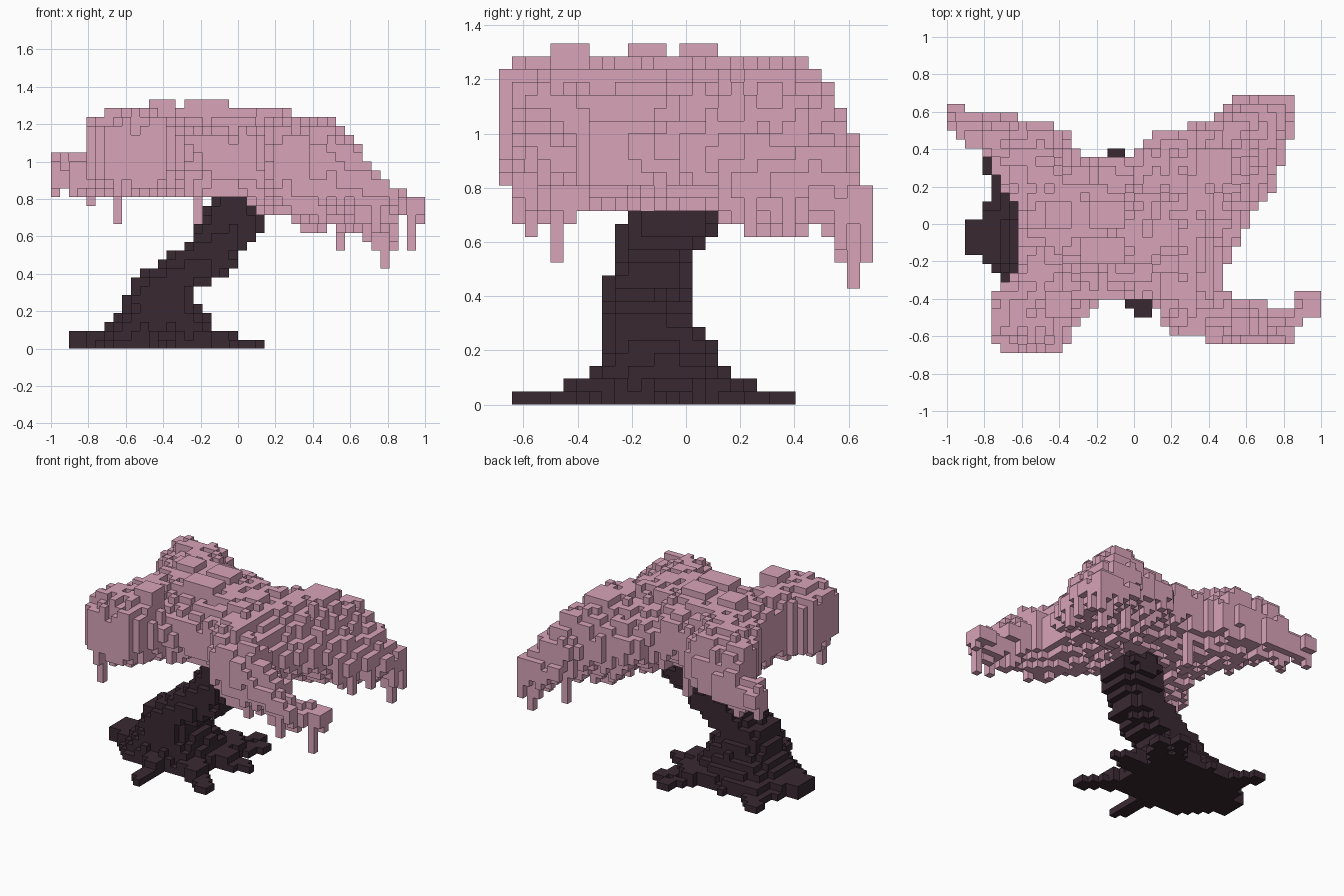
import bpy, bmesh, math, random
from mathutils import Vector

random.seed(4)
S = 2 / 42                      # edge of one block
NX, NY, NZ = 42, 29, 28

cube = bpy.data.objects.get("Cube")
if cube:
    bpy.data.objects.remove(cube, do_unlink=True)


def material(name, color):
    mat = bpy.data.materials.new(name)
    mat.use_nodes = True
    mat.diffuse_color = color
    mat.node_tree.nodes["Principled BSDF"].inputs["Base Color"].default_value = color
    return mat


def lerp(profile, t):
    """Read a value (or tuple of values) off a list of (position, value...) rows."""
    if t <= profile[0][0]:
        return profile[0][1:]
    for a, b in zip(profile, profile[1:]):
        if t <= b[0]:
            f = (t - a[0]) / (b[0] - a[0])
            return tuple(p + (q - p) * f for p, q in zip(a[1:], b[1:]))
    return profile[-1][1:]


def center(i, j):
    return (i + .5) * S - 1, (j + .5 - NY / 2) * S


def index(x, y):
    return int((x + 1) / S), int(y / S + NY / 2)


def segment_distance(p, a, b):
    d = b - a
    t = max(0, min(1, (p - a).dot(d) / d.length_squared))
    return (p - a - d * t).length, t


def inside(p, outline):
    hit = False
    for a, b in zip(outline, outline[1:] + outline[:1]):
        if (a.y > p.y) != (b.y > p.y):
            if p.x < a.x + (b.x - a.x) * (p.y - a.y) / (b.y - a.y):
                hit = not hit
    return hit


def bulge(edge, reach, least):
    """Elliptical rim: from the least share at the edge to full at the reach."""
    f = max(0, 1 - edge / reach)
    return least + (1 - least) * (1 - f * f) ** .5


def block_object(name, cells, mat):
    """Skin a set of grid cells with their exposed square faces."""
    bm = bmesh.new()
    corners = {}

    def vert(key):
        if key not in corners:
            i, j, k = key
            corners[key] = bm.verts.new((i * S - 1, (j - NY / 2) * S, k * S))
        return corners[key]

    for cell in sorted(cells):
        for axis in range(3):
            u, v = (axis + 1) % 3, (axis + 2) % 3
            for side in (0, 1):
                beside = list(cell)
                beside[axis] += 2 * side - 1
                if tuple(beside) in cells:
                    continue
                quad = []
                for du, dv in ((0, 0), (1, 0), (1, 1), (0, 1)):
                    c = list(cell)
                    c[axis] += side
                    c[u] += du
                    c[v] += dv
                    quad.append(vert(tuple(c)))
                bm.faces.new(quad if side else quad[::-1])
    mesh = bpy.data.meshes.new(name)
    bm.to_mesh(mesh)
    bm.free()
    mesh.materials.append(mat)
    obj = bpy.data.objects.new(name, mesh)
    bpy.context.collection.objects.link(obj)
    return obj


# Leaning trunk: height, left and right limits, front and back limits
TRUNK = [(0, -.84, -.1, -.38, .25), (.1, -.71, -.12, -.34, .17),
         (.2, -.64, -.19, -.31, .1), (.3, -.59, -.27, -.31, .04),
         (.37, -.56, -.12, -.31, .02), (.45, -.43, 0, -.29, .03),
         (.55, -.28, .03, -.26, .04), (.62, -.23, .13, -.25, .09),
         (.68, -.2, .15, -.22, .12), (.8, -.13, .07, -.2, .08)]
# Root tips with the root's half width
ROOTS = [(.12, -.04, .04), (.07, -.46, .04), (-.36, -.59, .04), (.02, .26, .05),
         (-.08, .38, .03), (-.76, .31, .05), (-.79, -.07, .12)]

trunk = set()
hub = Vector((-.42, -.1))
for i in range(NX):
    for j in range(NY):
        x, y = center(i, j)
        for k in range(17):
            x0, x1, y0, y1 = lerp(TRUNK, (k + .5) * S)
            ex = abs(x - (x0 + x1) / 2) / ((x1 - x0) / 2)
            ey = abs(y - (y0 + y1) / 2) / ((y1 - y0) / 2)
            if ex ** 2.6 + ey ** 2.6 < 1 + random.uniform(-.1, .15):
                trunk.add((i, j, k))
        for rx, ry, width in ROOTS:
            d, t = segment_distance(Vector((x, y)), hub, Vector((rx, ry)))
            if d < width + .08 * (1 - t):
                for k in range(1 + (t < .75) + (width > .1)):
                    trunk.add((i, j, k))

# Canopy outline seen from above: four drooping lobes
OUTLINE = [Vector(p) for p in (
    (-1, .5), (-1, .6), (-.95, .65), (-.86, .6), (-.72, .62), (-.6, .56), (-.48, .55),
    (-.35, .48), (-.28, .36), (0, .36), (.05, .47), (.28, .52), (.46, .58),
    (.57, .69), (.85, .69), (.85, .5), (.8, .36), (.75, .2), (.66, .1),
    (.58, -.06), (.5, -.2), (.47, -.3), (.55, -.4), (.7, -.43), (.85, -.47),
    (.87, -.37), (.95, -.35), (1, -.4), (1, -.5), (.9, -.53), (.85, -.63),
    (.43, -.63), (.2, -.58), (.08, -.41), (-.14, -.41), (-.28, -.5),
    (-.38, -.69), (-.7, -.69), (-.77, -.58), (-.77, -.37), (-.67, -.3),
    (-.62, -.2), (-.62, .1), (-.72, .2), (-.8, .38))]
# Upper and lower limits across the width and along the depth
TOP_X = [(-1, 1.05), (-.83, 1.05), (-.79, 1.24), (-.62, 1.29), (.2, 1.29), (.3, 1.25),
         (.5, 1.23), (.6, 1.13), (.7, 1.01), (.8, .91), (.9, .84), (1, .78)]
TOP_Y = [(-.69, 1.27), (-.5, 1.29), (.35, 1.29), (.5, 1.24), (.55, 1.14),
         (.63, 1.05), (.66, .9)]
LOW_X = [(-1, .9), (-.8, .82), (-.1, .81), (.2, .72), (.35, .66), (.6, .62),
         (.75, .55), (.85, .6), (.9, .67)]
LOW_Y = [(-.69, .84), (-.64, .74), (-.55, .66), (-.3, .68), (-.15, .75), (.1, .73),
         (.17, .66), (.5, .63), (.6, .54)]
# How far in the rim is rounded and how blunt it is, from left to right
RIM = [(-.45, .2, .45), (-.2, .3, .1)]
# Hollows in the crown between the lobes: centre and depth
DIPS = [(-.25, -.34, .1), (.15, .3, .1), (.5, -.15, .08)]

canopy = set()


def fill(i, j, low, high):
    for k in range(round(low / S), round(high / S)):
        canopy.add((i, j, k))


for i in range(NX):
    for j in range(NY):
        x, y = center(i, j)
        p = Vector((x, y))
        if not inside(p, OUTLINE):
            continue
        edge = min(segment_distance(p, a, b)[0]
                   for a, b in zip(OUTLINE, OUTLINE[1:] + OUTLINE[:1]))
        high = min(lerp(TOP_X, x)[0], lerp(TOP_Y, y)[0])
        low = max(lerp(LOW_X, x)[0], lerp(LOW_Y, y)[0])
        mid = (high + low) / 2
        reach, blunt = lerp(RIM, x)
        top = mid + (high - mid) * bulge(edge, reach, blunt)
        for dx, dy, depth in DIPS:
            top -= depth * math.exp(-((x - dx) ** 2 + (y - dy) ** 2) / .025)
        bottom = mid - (mid - low) * bulge(edge, reach * .85, blunt)
        top += random.choice((-1, -.5, 0, 0, .5, .5)) * S
        bottom += random.choice((-.5, 0, 0, .5, 1)) * S
        if abs(x) > .6 and edge < .06 and random.random() < .15:
            bottom -= 2 * S
        fill(i, j, max(bottom, low - S), max(min(top, high), bottom + 2 * S))

# Raised tufts on the crown: centre, top and size in blocks
for x, y, high, n, m in ((-.41, -.43, NZ, 3, 3), (-.15, -.14, NZ, 5, 3),
                         (-.42, .05, NZ, 3, 3), (-.1, .05, NZ, 4, 3),
                         (.43, .33, 26, 4, 3), (-.6, .33, 26, 3, 3)):
    ci, cj = index(x, y)
    for i in range(ci - n // 2, ci - n // 2 + n):
        for j in range(cj - m // 2, cj - m // 2 + m):
            fill(i, j, 22 * S, high * S)

# Hanging strands: position, lower end, upper end
for x, y, low, high in ((.785, .62, .43, .75), (.74, .62, .52, .8), (.93, -.48, .53, .75),
                        (.55, .57, .53, .95), (-.65, -.6, .67, 1), (-.98, .55, .81, 1.05),
                        (-.79, .5, .76, 1), (-.22, .3, .67, 1), (.98, -.43, .67, .77),
                        (.75, -.58, .62, .85), (.82, .67, .53, .75)):
    fill(*index(x, y), low, high)

block_object("trunk_and_roots", trunk, material("dark bark", (.041, .022, .031, 1)))
block_object("blossom_canopy", canopy - trunk, material("dusty pink blossom", (.69, .37, .48, 1)))
